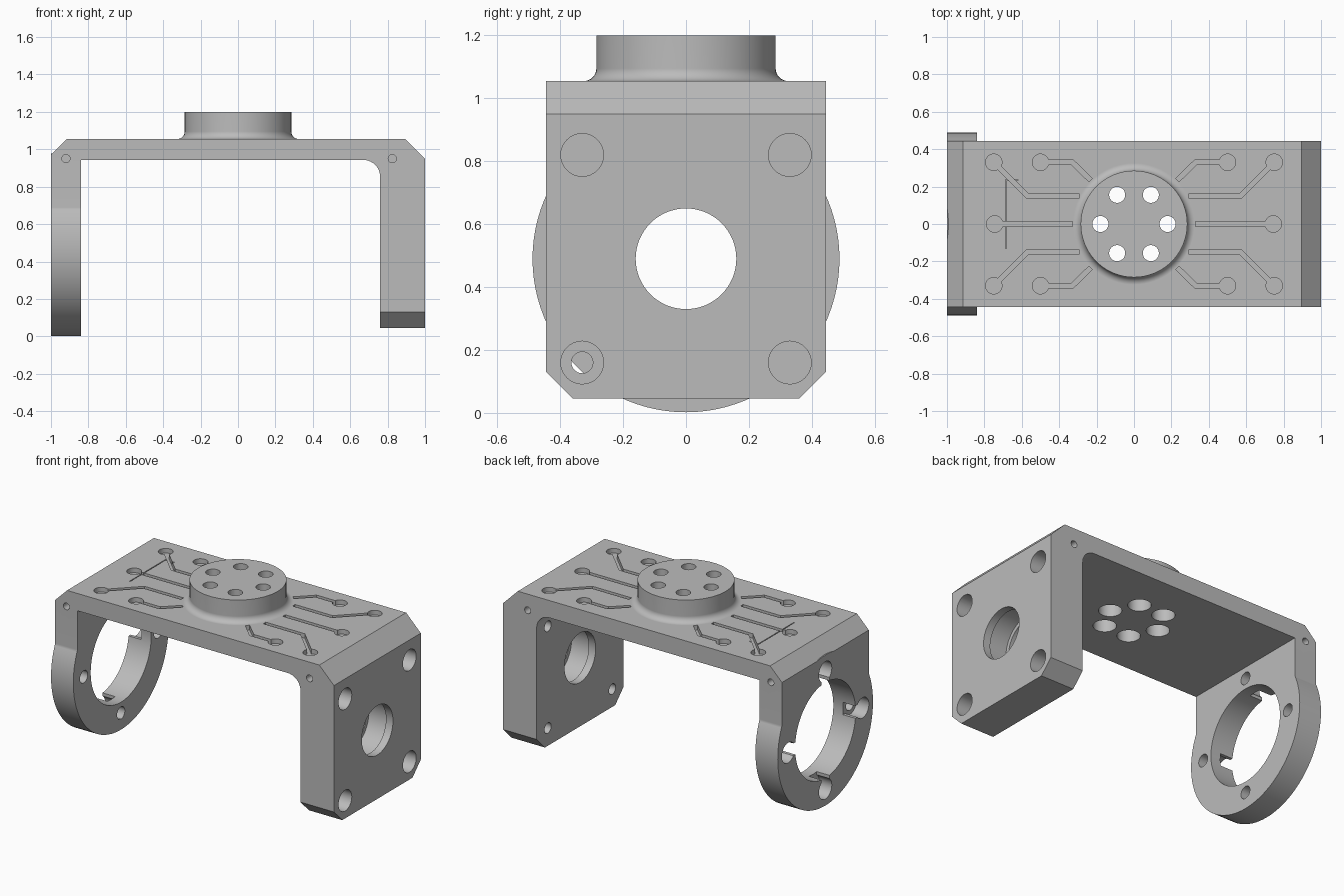
import bpy, bmesh, math
from mathutils import Vector

cube = bpy.data.objects.get("Cube")
if cube:
    bpy.data.objects.remove(cube, do_unlink=True)

grey = bpy.data.materials.new("machined grey")
grey.use_nodes = True
COLOUR = (0.5, 0.5, 0.5, 1)
grey.diffuse_color = COLOUR
grey.node_tree.nodes["Principled BSDF"].inputs["Base Color"].default_value = COLOUR


def finish(name, bm):
    bmesh.ops.recalc_face_normals(bm, faces=bm.faces)
    mesh = bpy.data.meshes.new(name)
    bm.to_mesh(mesh)
    bm.free()
    mesh.materials.append(grey)
    ob = bpy.data.objects.new(name, mesh)
    bpy.context.collection.objects.link(ob)
    return ob


def prism(name, points, axis, lo, hi):
    """Extrude a 2D outline along an axis from lo to hi."""
    place = {"x": lambda a, b, t: (t, a, b),
             "y": lambda a, b, t: (a, t, b),
             "z": lambda a, b, t: (a, b, t)}[axis]
    bm = bmesh.new()
    face = bm.faces.new([bm.verts.new(place(a, b, lo)) for a, b in points])
    out = bmesh.ops.extrude_face_region(bm, geom=[face])
    shift = Vector(place(0, 0, hi - lo))
    bmesh.ops.translate(bm, vec=shift,
                        verts=[v for v in out["geom"] if isinstance(v, bmesh.types.BMVert)])
    return finish(name, bm)


def arc(cx, cy, r, start, end, steps):
    return [(cx + r * math.cos(math.radians(start + (end - start) * i / steps)),
             cy + r * math.sin(math.radians(start + (end - start) * i / steps)))
            for i in range(steps + 1)]


def circle(cx, cy, r, sides=32):
    return arc(cx, cy, r, 0, 360, sides)[:-1]


def stroke(path, width):
    """Outline of a polyline with mitred corners."""
    pts = [Vector(p) for p in path]
    dirs = [(b - a).normalized() for a, b in zip(pts, pts[1:])]
    left, right = [], []
    for i, p in enumerate(pts):
        d0, d1 = dirs[max(i - 1, 0)], dirs[min(i, len(dirs) - 1)]
        n = Vector((-d0.y - d1.y, d0.x + d1.x)).normalized()
        n *= width / 2 / n.dot(Vector((-d0.y, d0.x)))
        left.append(tuple(p + n))
        right.append(tuple(p - n))
    return left + right[::-1]


def combine(body, tool, operation):
    mod = body.modifiers.new("shape", "BOOLEAN")
    mod.operation, mod.solver, mod.object = operation, "EXACT", tool
    bpy.context.view_layer.objects.active = body
    bpy.ops.object.modifier_apply(modifier=mod.name)
    bpy.data.objects.remove(tool, do_unlink=True)


def cut(points, axis, lo, hi):
    combine(bracket, prism("cutter", points, axis, lo, hi), "DIFFERENCE")


TOP, UNDER, HALF, MID = 1.055, 0.943, 0.445, 0.49

# U-shaped frame, with a rounded inner corner at the thick arm
outline = [(-1, MID), (-1, 0.97), (-0.915, TOP), (0.895, TOP), (1, 0.95), (1, 0.045), (0.76, 0.045)]
outline += arc(0.67, UNDER - 0.09, 0.09, 0, 90, 10)
outline += [(-0.84, UNDER), (-0.84, MID)]
bracket = prism("bracket", outline, "y", -HALF, HALF)

# Round end of the thin arm
combine(bracket, prism("ring", circle(0, MID, 0.488, 96), "x", -1, -0.84), "UNION")

# Hub with a flared foot
bm = bmesh.new()
profile = [(0, 1.0), (0.325, 1.0)] + arc(0.325, TOP + 0.04, 0.04, 270, 180, 8) + [(0.285, 1.2), (0, 1.2)]
verts = [bm.verts.new((r, 0, z)) for r, z in profile]
edges = [bm.edges.new(pair) for pair in zip(verts, verts[1:])]
bmesh.ops.spin(bm, geom=verts + edges, cent=(0, 0, 0), axis=(0, 0, 1), angle=math.tau, steps=72)
bmesh.ops.remove_doubles(bm, verts=bm.verts, dist=0.0005)
combine(bracket, finish("hub", bm), "UNION")

# Six hub holes, wider from below
for i in range(6):
    a = i * math.tau / 6
    x, y = 0.18 * math.cos(a), 0.18 * math.sin(a)
    cut(circle(x, y, 0.043), "z", 0.9, 1.3)
    cut(circle(x, y, 0.068), "z", 0.9, 1.06)

# Ring bore and its four keyed bolt holes
cut(circle(0, MID, 0.31, 80), "x", -1.1, -0.7)
for i in range(4):
    a = i * math.tau / 4
    c, s = round(math.cos(a)), round(math.sin(a))
    y, z = 0.38 * c, MID + 0.38 * s
    cut(circle(y, z, 0.04), "x", -1.1, -0.7)
    cut(circle(y, z, 0.066), "x", -1.1, -0.91)
    cut(stroke([(0.28 * c, MID + 0.28 * s), (y, z)], 0.08), "x", -1.1, -0.91)

# Thick arm: clipped lower corners, bore with inner groove, counterbored bolts
cut(circle(0, MID, 0.16, 64), "x", 0.6, 1.1)
cut(circle(0, MID, 0.185, 64), "x", 0.81, 0.95)
for side in (-1, 1):
    cut([(side * 0.36, 0.045), (side * 0.345, 0.03), (side * 0.5, 0.03),
         (side * 0.5, 0.185), (side * HALF, 0.13)], "x", 0.6, 1.1)
    for z in (0.16, 0.82):
        cut(circle(side * 0.33, z, 0.034), "x", 0.6, 1.1)
        cut(circle(side * 0.33, z, 0.068), "x", 0.9, 1.1)
    # Small blind holes in the frame edges
    for x in (-0.92, 0.825):
        cut(circle(x, 0.95, 0.022, 20), "y", side * HALF - 0.12, side * HALF + 0.12)

# Engraved tracks and round pads on the top
FLOOR = TOP - 0.03
for sx in (-1, 1):
    tracks = [[(0.745, 0), (0.33, 0)]]
    for sy in (-1, 1):
        tracks.append([(0.75, sy * 0.33), (0.57, sy * 0.15), (0.295, sy * 0.15)])
        tracks.append([(0.5, sy * 0.33), (0.33, sy * 0.33), (0.232, sy * 0.235)])
    for track in tracks:
        path = [(sx * x, y) for x, y in track]
        cut(stroke(path, 0.026), "z", FLOOR, TOP + 0.03)
        cut(circle(*path[0], 0.044), "z", FLOOR, TOP + 0.03)

# Hairline slit on the top
cut(stroke([(-0.685, -0.13), (-0.685, 0.235), (-0.62, 0.235)], 0.006), "z", TOP - 0.015, TOP + 0.03)

# Smooth the round walls, keep machined edges crisp
bpy.ops.object.select_all(action="DESELECT")
bracket.select_set(True)
bpy.context.view_layer.objects.active = bracket
bpy.ops.object.shade_smooth_by_angle(angle=math.radians(30))
weighted = bracket.modifiers.new("flat faces", "WEIGHTED_NORMAL")
weighted.keep_sharp = True
